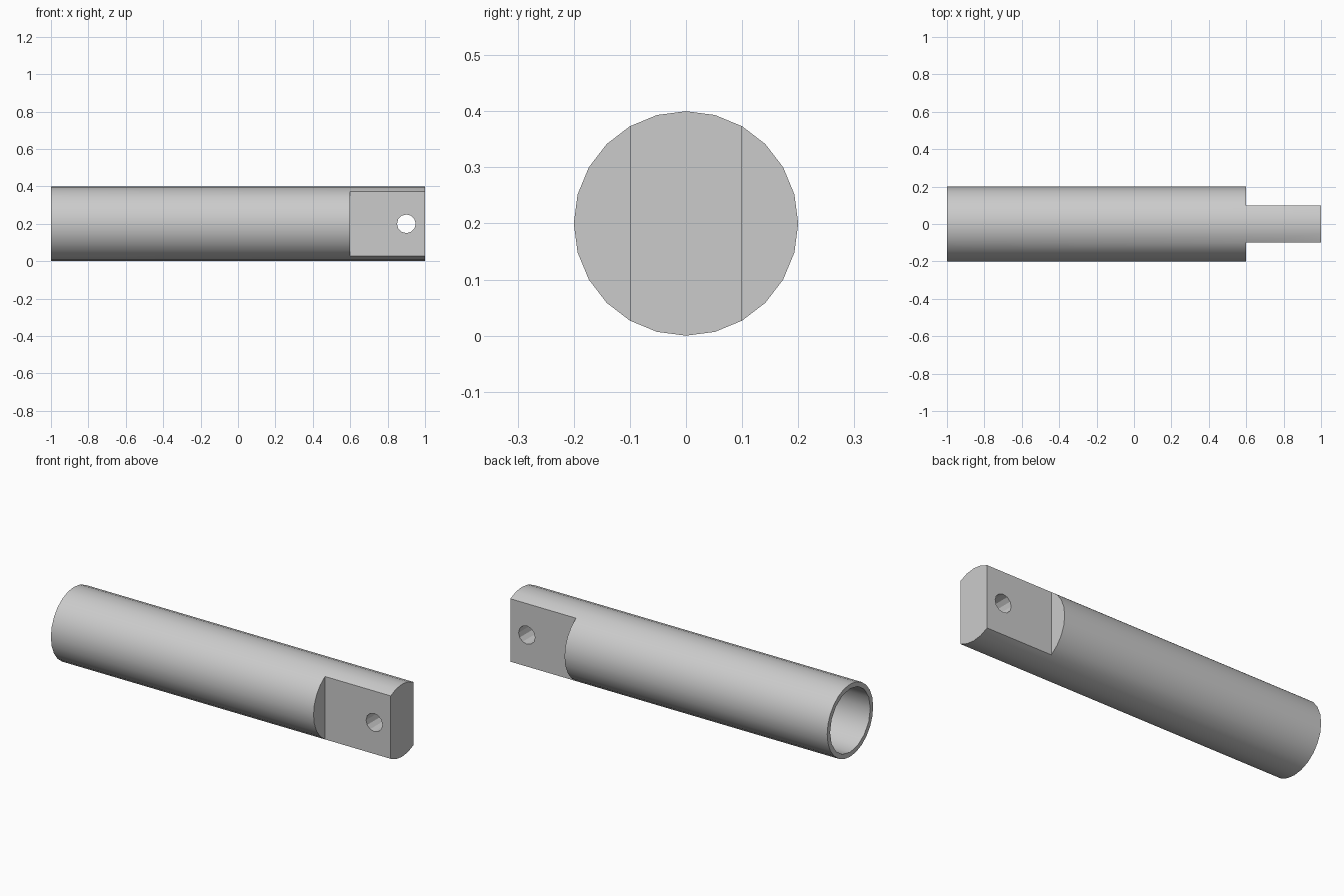
import bpy
from math import radians

cube = bpy.data.objects.get("Cube")
if cube:
    bpy.data.objects.remove(cube)

RADIUS = 0.2
SHOULDER = 0.6

steel = bpy.data.materials.new("grey steel")
steel.use_nodes = True
grey = (0.6, 0.6, 0.6, 1)
steel.diffuse_color = grey
steel.node_tree.nodes["Principled BSDF"].inputs["Base Color"].default_value = grey


def cylinder(name, radius, sides, start, end, axis, x=0.0):
    """Cylinder at mid height, running from start to end along x or y."""
    mid = (start + end) / 2
    place = (mid, 0, RADIUS) if axis == "x" else (x, mid, RADIUS)
    turn = (0, radians(90), 0) if axis == "x" else (radians(90), 0, 0)
    bpy.ops.mesh.primitive_cylinder_add(
        vertices=sides, radius=radius, depth=end - start, location=place, rotation=turn)
    obj = bpy.context.object
    obj.name = name
    return obj


def box(name, low, high):
    centre = [(a + b) / 2 for a, b in zip(low, high)]
    bpy.ops.mesh.primitive_cube_add(size=1, location=centre)
    obj = bpy.context.object
    obj.name = name
    obj.scale = [b - a for a, b in zip(low, high)]
    return obj


# Round body
body = cylinder("tube_with_flat_tang", RADIUS, 24, -1, 1, "x")
body.data.materials.append(steel)

# Cutters: bore in the open end, cross hole, and a flat on each side of the tang
cutters = [
    cylinder("bore_cutter", 0.175, 16, -1.1, 0.5, "x"),
    cylinder("pin_hole_cutter", 0.05, 12, -0.3, 0.3, "y", x=0.9),
    box("front_flat_cutter", (SHOULDER, -0.3, -0.1), (1.1, -0.1, 0.5)),
    box("back_flat_cutter", (SHOULDER, 0.1, -0.1), (1.1, 0.3, 0.5)),
]
for cutter in cutters:
    cutter.hide_render = True
    cut = body.modifiers.new(cutter.name, "BOOLEAN")
    cut.operation = "DIFFERENCE"
    cut.solver = "EXACT"
    cut.object = cutter

# Bake the cuts, drop the cutters, smooth the round surfaces
bpy.ops.object.select_all(action="DESELECT")
body.select_set(True)
bpy.context.view_layer.objects.active = body
for cutter in cutters:
    bpy.ops.object.modifier_apply(modifier=cutter.name)
    bpy.data.objects.remove(cutter)
bpy.ops.object.shade_smooth_by_angle(angle=radians(26))
